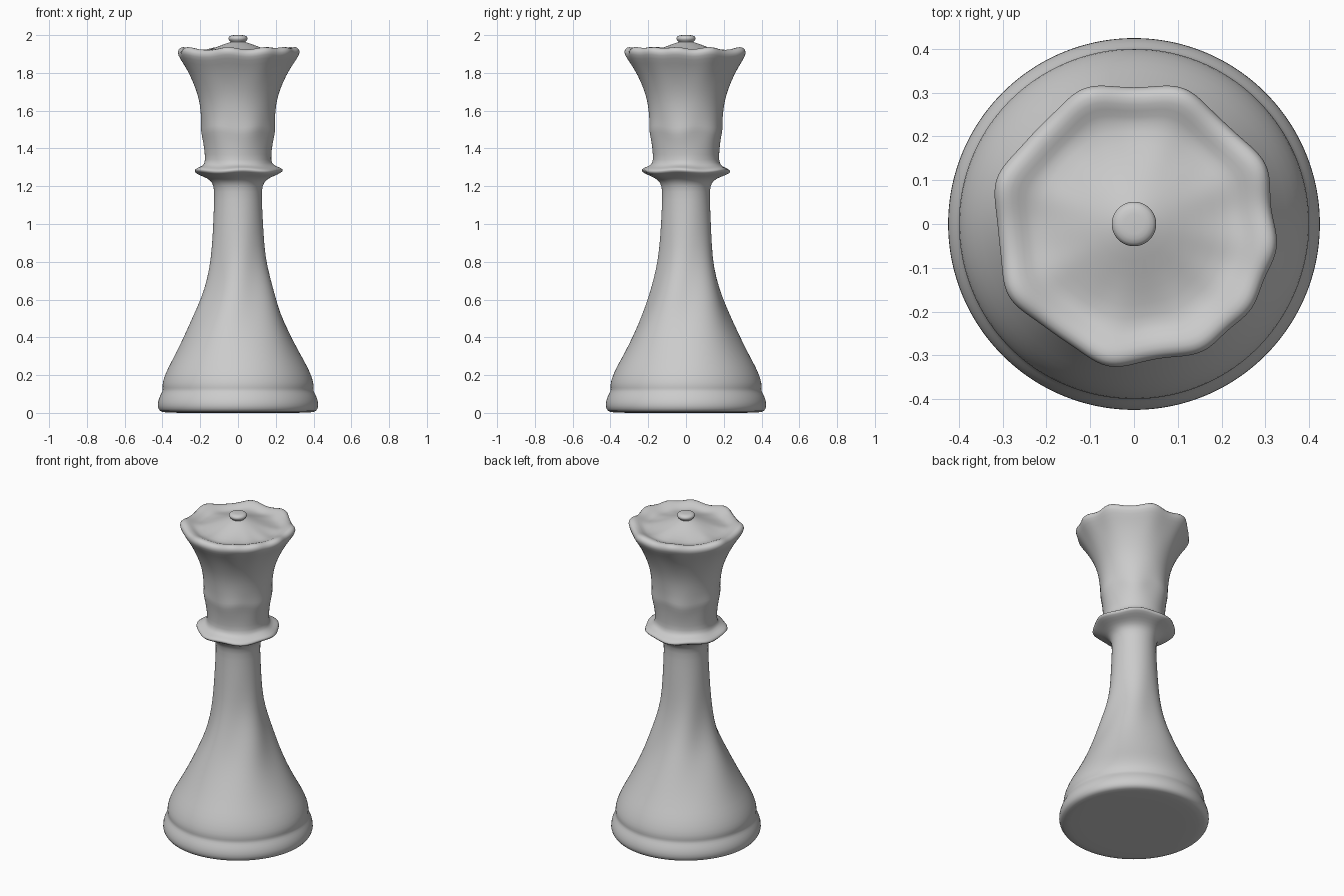
import bpy, bmesh, math
from math import cos, sin, exp, radians, tau

cube = bpy.data.objects.get("Cube")
if cube:
    bpy.data.objects.remove(cube, do_unlink=True)

stone = bpy.data.materials.new("grey_stone")
stone.use_nodes = True
grey = (0.6, 0.6, 0.6, 1)
stone.diffuse_color = grey
bsdf = stone.node_tree.nodes["Principled BSDF"]
bsdf.inputs["Base Color"].default_value = grey
bsdf.inputs["Roughness"].default_value = 0.6


def bell(x, centre, width):
    return exp(-((x - centre) / width) ** 2)


def lathe(name, profile, segments, warp=lambda r, z, a: (r, z)):
    """Turn (radius, height) pairs round the z axis; both ends lie on the axis."""
    bm = bmesh.new()
    start = bm.verts.new((0, 0, profile[0][1]))
    end = bm.verts.new((0, 0, profile[-1][1]))
    rings = []
    for r, z in profile[1:-1]:
        ring = []
        for i in range(segments):
            a = tau * i / segments
            rr, zz = warp(r, z, a)
            ring.append(bm.verts.new((rr * cos(a), rr * sin(a), zz)))
        rings.append(ring)
    for i in range(segments):
        j = (i + 1) % segments
        bm.faces.new((start, rings[0][j], rings[0][i]))
        bm.faces.new((end, rings[-1][i], rings[-1][j]))
        for low, high in zip(rings, rings[1:]):
            bm.faces.new((low[i], low[j], high[j], high[i]))
    bmesh.ops.recalc_face_normals(bm, faces=bm.faces)
    mesh = bpy.data.meshes.new(name)
    bm.to_mesh(mesh)
    bm.free()
    mesh.materials.append(stone)
    mesh.shade_smooth()
    obj = bpy.data.objects.new(name, mesh)
    bpy.context.collection.objects.link(obj)
    sub = obj.modifiers.new("smooth", 'SUBSURF')
    sub.levels = sub.render_levels = 1
    return obj


# Hand-carved unevenness: crown lobes, wavy collar and waist, twisted stem
lobes = [radians(d) for d in (70, 24, -10, -36, -61, -100, -150, 162, 110)]


def carve(r, z, a):
    lobe = sum(bell(math.remainder(a - c, tau), 0, 0.21) for c in lobes) - 0.5
    rim = bell(z, 1.91, 0.1) * min(1, max(0, (r - 0.19) / 0.08))
    skirt = bell(z, 0.6, 0.25)
    collar = bell(z, 1.28, 0.03)
    waist = bell(z, 1.48, 0.07)
    dr = rim * 0.022 * lobe
    dr += skirt * 0.007 * cos(5 * a - 6 * z)
    dr += bell(z, 0.65, 0.1) * 0.01 * cos(a)
    dr += collar * 0.005 * cos(7 * a) + waist * 0.004 * cos(6 * a + 1)
    dz = rim * 0.016 * lobe + waist * 0.008 * sin(5 * a)
    dz += collar * 0.005 * cos(5 * a + 1)
    return r + dr, z + dz


# Base, skirt, stem, collar and flared crown with its shallow domed top
body_profile = [
    (0, 0), (0.2, 0), (0.39, 0), (0.415, 0.008), (0.428, 0.035), (0.421, 0.075),
    (0.405, 0.105), (0.397, 0.122), (0.402, 0.142), (0.395, 0.18), (0.37, 0.24),
    (0.33, 0.31), (0.275, 0.42), (0.23, 0.52), (0.195, 0.61), (0.165, 0.71),
    (0.143, 0.82), (0.134, 0.95), (0.128, 1.08), (0.124, 1.18), (0.135, 1.22),
    (0.165, 1.245), (0.21, 1.262), (0.24, 1.28), (0.225, 1.295), (0.185, 1.308),
    (0.173, 1.335), (0.178, 1.4), (0.187, 1.46), (0.196, 1.5), (0.193, 1.53),
    (0.197, 1.6), (0.208, 1.67), (0.235, 1.745), (0.272, 1.82), (0.31, 1.875),
    (0.325, 1.905), (0.31, 1.93), (0.28, 1.93), (0.25, 1.912), (0.22, 1.905),
    (0.15, 1.922), (0.08, 1.95), (0.03, 1.967), (0, 1.968)]
lathe("queen_body", body_profile, 96, carve)

# Small button on the crown
knob_profile = [(0, 1.95), (0.035, 1.95), (0.037, 1.965), (0.052, 1.975),
                (0.052, 1.99), (0.036, 2.0), (0, 2.0)]
lathe("crown_knob", knob_profile, 24)
